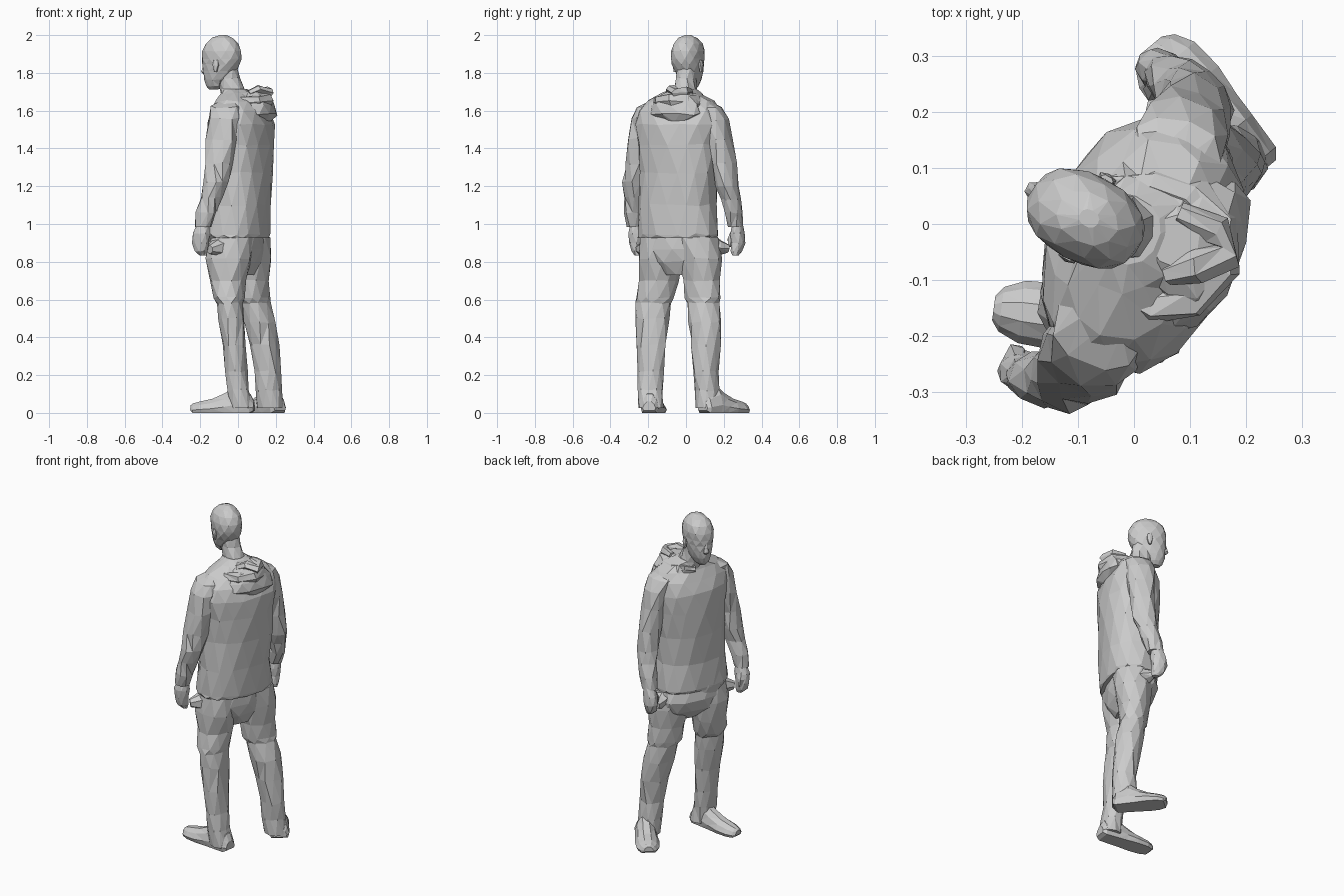
import bpy, bmesh, random
from math import sin, cos, pi, radians, copysign
from mathutils import Vector

random.seed(4)


def skin(name, rings, jitter=0.005):
    """Bridge rings of points into a closed, faceted, triangulated mesh."""
    bm = bmesh.new()
    last = len(rings) - 1
    loops = []
    for i, ring in enumerate(rings):
        j = jitter if 0 < i < last else 0
        loops.append([bm.verts.new(p + Vector([random.uniform(-j, j) for _ in range(3)]))
                      for p in ring])
    n = len(loops[0])
    for a, b in zip(loops, loops[1:]):
        for k in range(n):
            bm.faces.new((a[k], a[(k + 1) % n], b[(k + 1) % n], b[k]))
    bm.faces.new(loops[0][::-1])
    bm.faces.new(loops[-1])
    bmesh.ops.triangulate(bm, faces=bm.faces[:])
    bmesh.ops.recalc_face_normals(bm, faces=bm.faces[:])
    me = bpy.data.meshes.new(name)
    bm.to_mesh(me)
    bm.free()
    ob = bpy.data.objects.new(name, me)
    bpy.context.collection.objects.link(ob)
    return ob


def power(v, e):
    return copysign(abs(v) ** e, v)


def column(name, sections, yaw, n=10, e=0.9, jitter=0.005):
    """Stack of level rings: (x, y, z, half width, half depth)."""
    u = Vector((cos(radians(yaw)), sin(radians(yaw)), 0))
    v = Vector((-u.y, u.x, 0))
    rings = []
    for i, (x, y, z, a, b) in enumerate(sections):
        turn = 0.5 + 0.5 * (i % 2)  # staggered corners give irregular facets
        rings.append([Vector((x, y, z)) + u * a * 1.03 * power(cos(t), e)
                      + v * b * 1.03 * power(sin(t), e)
                      for t in [2 * pi * (k + turn) / n for k in range(n)]])
    return skin(name, rings, jitter)


def tube(name, path, n=7):
    """Rings across a path: (x, y, z, radius)."""
    pts = [Vector(p[:3]) for p in path]
    rings = []
    for i, p in enumerate(pts):
        d = (pts[min(i + 1, len(pts) - 1)] - pts[max(i - 1, 0)]).normalized()
        up = Vector((0, 0, 1)) if abs(d.z) < 0.8 else Vector((0, 1, 0))
        s = d.cross(up).normalized()
        w = s.cross(d)
        rings.append([p + path[i][3] * (s * cos(2 * pi * k / n) + w * sin(2 * pi * k / n))
                      for k in range(n)])
    return skin(name, rings, 0.006)


def shoe(name, heel, toe, wide=1.0):
    heel, toe = Vector((*heel, 0)), Vector((*toe, 0))
    d = toe - heel
    s = Vector((-d.y, d.x, 0)).normalized() * wide
    rings = []
    for t, w, h in [(0, .035, .06), (.06, .048, .10), (.3, .052, .14), (.45, .054, .105),
                    (.65, .06, .075), (.85, .056, .06), (.96, .04, .05), (1, .022, .04)]:
        base = 0.012 if t in (0, 1) else 0
        rings.append([heel + d * t + s * w * f + Vector((0, 0, base + (h - base) * g))
                      for f, g in [(-.85, 0), (.85, 0), (1, .3), (.75, .7),
                                   (.3, 1), (-.3, 1), (-.75, .7), (-1, .3)]])
    return skin(name, rings, 0)


# Jacket body and its lower front
column("jacket", [
    (.003, -.045, .925, .21, .138), (.004, -.045, .945, .216, .143), (.008, -.045, 1.1, .2, .148),
    (.01, -.042, 1.27, .205, .152), (.012, -.038, 1.42, .216, .16),
    (.014, -.035, 1.53, .228, .157), (.012, -.034, 1.6, .22, .132),
    (.01, -.03, 1.65, .178, .105), (.0, -.018, 1.69, .1, .082),
    (-.02, -.008, 1.715, .06, .065)], 68, n=14, e=.87, jitter=.006)
column("jacket_front", [
    (-.03, -.035, .76, .04, .04), (-.05, -.045, .85, .115, .075), (-.057, -.05, .94, .165, .087),
    (-.05, -.05, 1.08, .17, .085)], 68, n=10)

# Hips under the hem
column("trouser_seat", [
    (.0, -.04, .96, .195, .12), (-.003, -.03, .87, .21, .132),
    (.004, -.03, .8, .185, .112), (.02, -.03, .73, .09, .06)], 70, n=12)

# Legs with baggy folds at the knees, and shoes
column("left_leg", [
    (-.03, -.12, .93, .12, .115), (-.05, -.135, .82, .116, .116), (-.053, -.142, .7, .1, .09),
    (-.05, -.165, .61, .1, .078), (-.042, -.175, .58, .09, .064), (-.035, -.18, .5, .09, .068),
    (-.018, -.185, .36, .078, .06), (-.008, -.188, .22, .066, .054),
    (.003, -.188, .12, .063, .057), (.022, -.185, .025, .066, .06)], 81)
column("right_leg", [
    (.05, .05, .93, .12, .11), (.066, .07, .82, .118, .1), (.072, .083, .7, .1, .084),
    (.08, .088, .61, .098, .076), (.09, .092, .58, .088, .068), (.116, .1, .48, .086, .077),
    (.14, .105, .36, .075, .072), (.156, .107, .22, .064, .067),
    (.162, .112, .12, .063, .066), (.17, .12, .025, .062, .07)], 55)
shoe("left_shoe", (.085, -.195), (-.25, -.15))
shoe("right_shoe", (.222, .088), (.03, .318), 1.15)

# Pocket cloth pulled from the hips toward the hands
tube("left_pocket", [(-.05, -.15, .9, .06), (-.1, -.2, .875, .055), (-.15, -.25, .865, .024)])
tube("right_pocket", [(.05, .12, .9, .06), (.055, .18, .875, .045), (.045, .225, .87, .022)])

# Sleeves, hands and thumbs
column("left_sleeve", [
    (-.045, -.15, 1.65, .04, .055), (-.06, -.19, 1.62, .066, .08), (-.07, -.22, 1.56, .066, .086),
    (-.088, -.24, 1.45, .062, .08), (-.105, -.26, 1.32, .058, .07),
    (-.12, -.27, 1.22, .059, .066), (-.14, -.275, 1.14, .049, .058),
    (-.167, -.274, 1.06, .048, .053), (-.185, -.274, .985, .038, .043)], 68, n=9, jitter=.006)
column("right_sleeve", [
    (.05, .085, 1.65, .04, .055), (.07, .125, 1.62, .066, .08), (.086, .152, 1.55, .066, .084),
    (.098, .178, 1.45, .06, .076), (.107, .202, 1.32, .058, .07),
    (.108, .222, 1.2, .056, .065), (.098, .236, 1.13, .047, .057),
    (.082, .25, 1.06, .048, .053), (.064, .262, .985, .038, .045)], 68, n=9, jitter=.006)
for side, x, y, s in (("left", -.195, -.266, 1), ("right", .052, .272, -1)):
    column(side + "_hand", [
        (x + .01, y, 1.0, .027, .032), (x, y, .95, .036, .044),
        (x - .005, y + .003, .9, .036, .043), (x, y + .006 * s, .855, .027, .035),
        (x + .012, y + .01 * s, .832, .014, .018)], 70, n=8, jitter=.003)
    tube(side + "_thumb", [(x - .01, y + .02 * s, .96, .016), (x - .015, y + .035 * s, .92, .017),
                           (x - .01, y + .04 * s, .88, .01)], 6)

# Hood lying on the shoulders: rolled rim, hanging cloth and crumpled top
tube("hood_rim", [
    (-.08, -.05, 1.665, .018), (-.04, -.1, 1.655, .028), (.03, -.14, 1.64, .036),
    (.1, -.13, 1.645, .042), (.145, -.075, 1.65, .044), (.145, .0, 1.65, .042),
    (.1, .05, 1.65, .04), (.03, .07, 1.66, .034), (-.04, .065, 1.67, .025),
    (-.085, .03, 1.665, .016)])
column("hood_cloth", [
    (.135, -.05, 1.54, .05, .03), (.12, -.055, 1.58, .14, .065),
    (.1, -.05, 1.63, .135, .083), (.09, -.04, 1.68, .09, .075),
    (.075, -.03, 1.71, .045, .04)], 68, n=10, jitter=.007)
tube("hood_fold", [(.06, -.09, 1.69, .02), (.11, -.075, 1.715, .026), (.165, -.055, 1.69, .03),
                   (.15, -.01, 1.7, .028), (.08, .02, 1.7, .02)], 6)

# Neck and head, turned a little to the right of the body
column("neck", [
    (-.005, -.01, 1.65, .075, .075), (-.028, -.003, 1.71, .056, .066),
    (-.05, .002, 1.77, .05, .06), (-.06, .004, 1.83, .05, .055)], 64, n=9, jitter=.003)
column("head", [
    (-.128, .03, 1.712, .02, .024), (-.12, .026, 1.73, .038, .048),
    (-.108, .022, 1.765, .054, .072), (-.096, .016, 1.81, .066, .09),
    (-.088, .011, 1.845, .073, .1), (-.087, .01, 1.875, .076, .107),
    (-.086, .01, 1.915, .077, .105), (-.084, .01, 1.955, .067, .088),
    (-.083, .01, 1.985, .043, .055), (-.08, .01, 2.0, .015, .018)], 62, n=11, jitter=.002)
column("nose", [
    (-.17, .055, 1.792, .01, .012), (-.18, .06, 1.805, .016, .014),
    (-.176, .058, 1.83, .01, .012), (-.168, .053, 1.87, .007, .01)], 62, n=6, jitter=0)
for side, x, y in (("left", -.118, -.058), ("right", -.048, .08)):
    column(side + "_ear", [(x, y, 1.805, .006, .008), (x, y, 1.84, .01, .018),
                           (x, y, 1.868, .006, .012)], 62, n=6, jitter=0)
